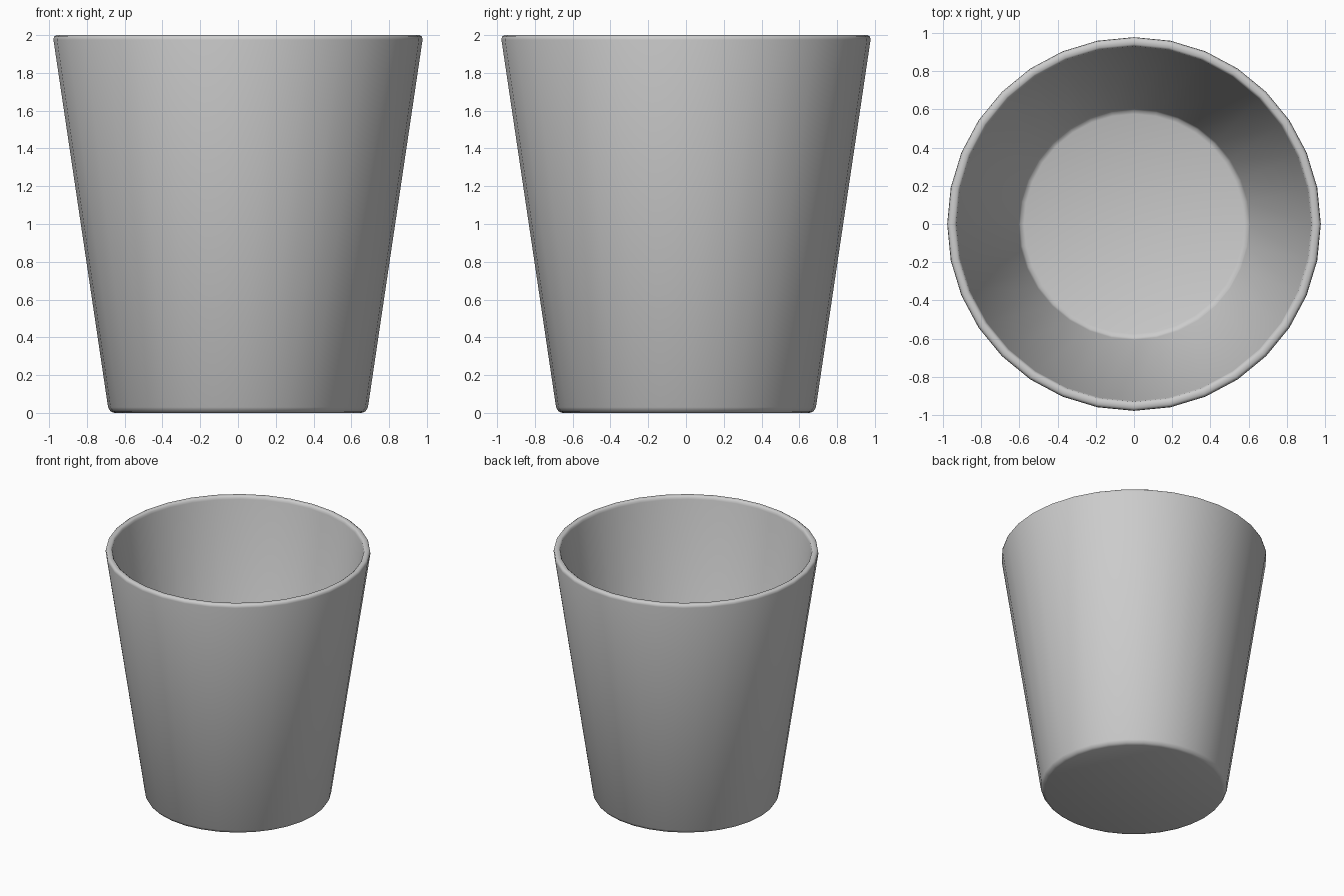
import bpy, bmesh
from math import cos, sin, pi

if "Cube" in bpy.data.objects:
    bpy.data.objects.remove(bpy.data.objects["Cube"])

SIDES = 32

# Cup cross-section (radius, z): outside bottom, up over the rim, down to the inner floor
profile = [(0.655, 0.0), (0.675, 0.008), (0.688, 0.03),
           (0.977, 1.975), (0.974, 1.992), (0.962, 2.0),
           (0.94, 2.0), (0.93, 1.992), (0.926, 1.975),
           (0.605, 0.085), (0.595, 0.07), (0.575, 0.062)]

bm = bmesh.new()
rings = [[bm.verts.new((r * cos(2 * pi * i / SIDES), r * sin(2 * pi * i / SIDES), z))
          for i in range(SIDES)] for r, z in profile]

# Walls and rim
for a, b in zip(rings, rings[1:]):
    for i in range(SIDES):
        j = (i + 1) % SIDES
        bm.faces.new((a[i], a[j], b[j], b[i]))

# Underside and inner floor
bm.faces.new(list(reversed(rings[0])))
bm.faces.new(rings[-1])
bmesh.ops.recalc_face_normals(bm, faces=bm.faces[:])
for f in bm.faces:
    f.smooth = True

mesh = bpy.data.meshes.new("cup")
bm.to_mesh(mesh)
bm.free()
cup = bpy.data.objects.new("cup", mesh)
bpy.context.collection.objects.link(cup)
